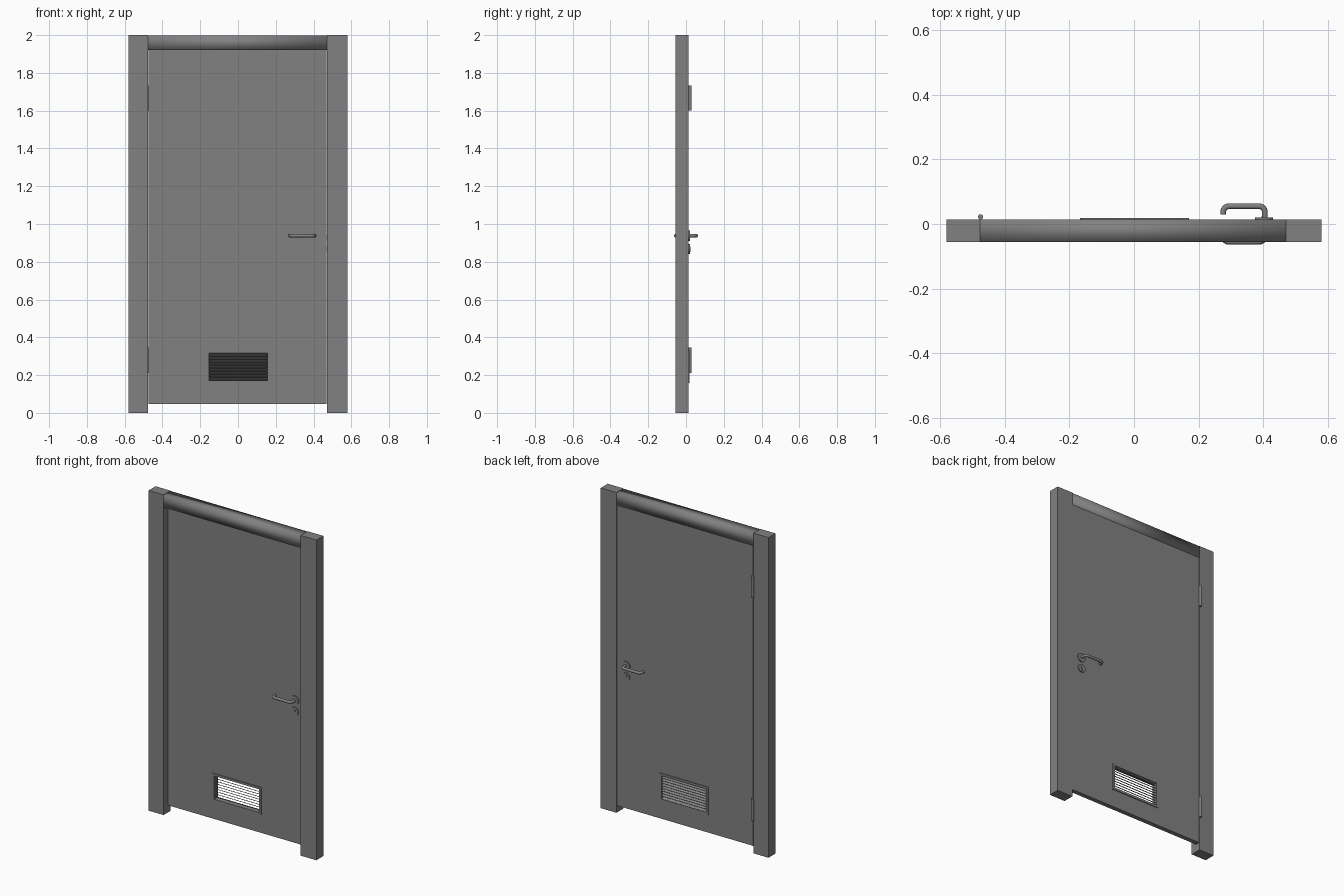
import bpy, bmesh, math
from mathutils import Matrix

old = bpy.data.objects.get("Cube")
if old:
    bpy.data.objects.remove(old, do_unlink=True)

grey = bpy.data.materials.new("painted_grey")
grey.use_nodes = True
GREY = (0.22, 0.22, 0.22, 1)
grey.diffuse_color = GREY
grey.node_tree.nodes["Principled BSDF"].inputs["Base Color"].default_value = GREY

FACE = 0.014  # half thickness of the door leaf


def finish(name, bm, smooth=False):
    bmesh.ops.recalc_face_normals(bm, faces=bm.faces)
    mesh = bpy.data.meshes.new(name)
    bm.to_mesh(mesh)
    bm.free()
    mesh.materials.append(grey)
    obj = bpy.data.objects.new(name, mesh)
    bpy.context.collection.objects.link(obj)
    if smooth:
        bpy.ops.object.select_all(action="DESELECT")
        obj.select_set(True)
        bpy.context.view_layer.objects.active = obj
        bpy.ops.object.shade_smooth_by_angle(angle=math.radians(40))
    return obj


def box(name, x, y, z, tilt=0):
    bm = bmesh.new()
    centre = [(a + b) / 2 for a, b in (x, y, z)]
    size = [b - a for a, b in (x, y, z)]
    m = (Matrix.Translation(centre) @ Matrix.Rotation(tilt, 4, "X")
         @ Matrix.Diagonal((*size, 1)))
    bmesh.ops.create_cube(bm, size=1, matrix=m)
    return finish(name, bm)


def cylinder(name, centre, radius, depth, axis="Z", sides=24):
    bm = bmesh.new()
    turn = Matrix.Rotation(math.pi / 2, 4, "X") if axis == "Y" else Matrix()
    bmesh.ops.create_cone(bm, cap_ends=True, segments=sides, radius1=radius,
                          radius2=radius, depth=depth,
                          matrix=Matrix.Translation(centre) @ turn)
    return finish(name, bm, smooth=True)


def holed_panel(name, outer, hole, y):
    """Upright panel with a rectangular hole; rectangles are x0, x1, z0, z1."""
    bm = bmesh.new()
    rings = []
    for depth in y:
        for x0, x1, z0, z1 in (outer, hole):
            rings.append([bm.verts.new((px, depth, pz)) for px, pz in
                          ((x0, z0), (x1, z0), (x1, z1), (x0, z1))])
    front_out, front_in, back_out, back_in = rings
    for a, b in ((front_out, front_in), (back_out, back_in),
                 (front_out, back_out), (front_in, back_in)):
        for i in range(4):
            j = (i + 1) % 4
            bm.faces.new((a[i], a[j], b[j], b[i]))
    return finish(name, bm)


# Door frame
box("right_post", (-0.58, -0.476), (-0.055, FACE), (0, 2))
box("left_post", (0.471, 0.58), (-0.055, FACE), (0, 2))
header = box("header", (-0.476, 0.471), (-0.055, FACE), (1.922, 1.998))
header.data.shade_smooth()

# Door leaf with vent opening
VENT = (-0.153, 0.157, 0.172, 0.317)
holed_panel("door_leaf", (-0.474, 0.468, 0.046, 1.922), VENT, (-FACE, FACE))

# Vent flanges and louvres, high at the front and low at the back
for side, label in ((-1, "front"), (1, "back")):
    holed_panel(label + "_vent_flange", (-0.167, 0.171, 0.158, 0.331), VENT,
                sorted((side * FACE, side * (FACE + 0.005))))
SLATS = 9
pitch = (VENT[3] - VENT[2]) / SLATS
for i in range(SLATS):
    z = VENT[2] + (i + 0.5) * pitch
    box(f"vent_slat_{i + 1}", VENT[:2], (-0.016, 0.016),
        (z - 0.001, z + 0.001), tilt=-math.radians(32))


# Lever handles, roses and keyholes on both sides
def lever(name, side):
    bend, reach, inner, outer = 0.018, 0.055, 0.276, 0.405
    path = [(outer, FACE)]
    for cx, start in ((outer - bend, 0), (inner + bend, 90)):
        for step in range(7):
            a = math.radians(start + step * 15)
            path.append((cx + bend * math.cos(a),
                         reach - bend + bend * math.sin(a)))
    path.append((inner, 0.029))
    curve = bpy.data.curves.new(name, "CURVE")
    curve.dimensions = "3D"
    curve.bevel_depth = 0.009
    curve.bevel_resolution = 3
    curve.use_fill_caps = True
    spline = curve.splines.new("POLY")
    spline.points.add(len(path) - 1)
    for point, (x, y) in zip(spline.points, path):
        point.co = (x, side * y, 0.938, 1)
    curve.materials.append(grey)
    obj = bpy.data.objects.new(name, curve)
    bpy.context.collection.objects.link(obj)
    bpy.ops.object.select_all(action="DESELECT")
    obj.select_set(True)
    bpy.context.view_layer.objects.active = obj
    bpy.ops.object.convert(target="MESH")
    bpy.ops.object.shade_smooth_by_angle(angle=math.radians(40))


for side, label in ((-1, "front"), (1, "back")):
    lever(label + "_lever", side)
    y = side * (FACE + 0.003)
    cylinder(label + "_handle_rose", (0.403, y, 0.938), 0.028, 0.006, "Y")
    cylinder(label + "_lock_rose", (0.403, y, 0.868), 0.026, 0.006, "Y")
    y = side * (FACE + 0.0065)
    cylinder(label + "_lock_barrel", (0.403, y, 0.873), 0.008, 0.005, "Y", 16)
    box(label + "_lock_slot", (0.4, 0.406), (y - 0.002, y + 0.002),
        (0.853, 0.87))

# Latch and bolt between leaf and post
for name, z in (("latch", 0.93), ("dead_bolt", 0.87)):
    box(name, (0.464, 0.475), (-0.009, 0.006), (z - 0.012, z + 0.012))

# Hinge knuckles on the back
for name, z in (("lower_hinge", 0.278), ("upper_hinge", 1.667)):
    cylinder(name, (-0.475, 0.022, z), 0.008, 0.134, sides=16)
